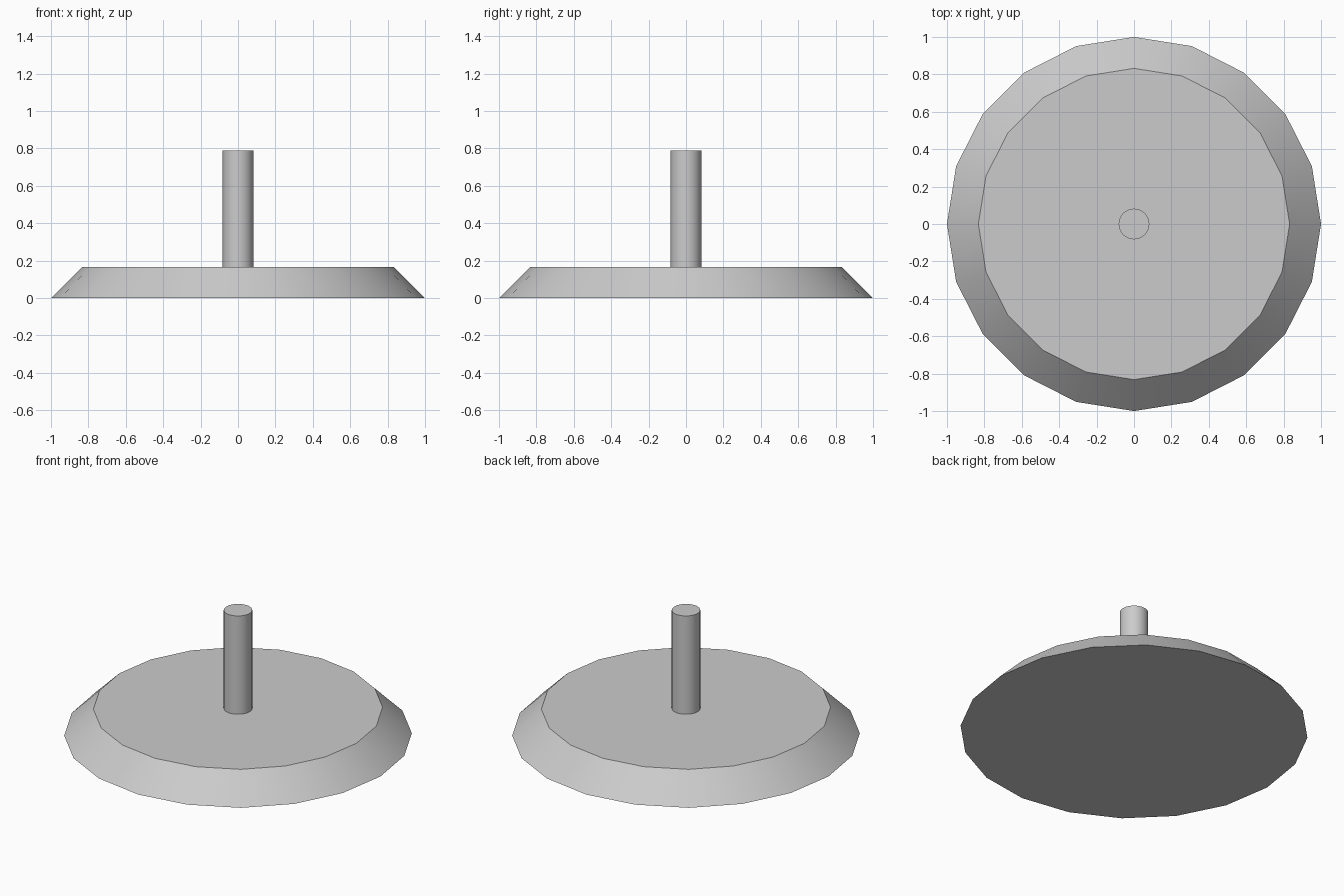
import bpy

if "Cube" in bpy.data.objects:
    bpy.data.objects.remove(bpy.data.objects["Cube"])

grey = bpy.data.materials.new("grey")
grey.diffuse_color = (0.6, 0.6, 0.6, 1)
grey.use_nodes = True
grey.node_tree.nodes["Principled BSDF"].inputs["Base Color"].default_value = grey.diffuse_color


def frustum(name, sides, r_bottom, r_top, z_bottom, z_top):
    """Upright round part with flat caps and smooth sides."""
    bpy.ops.mesh.primitive_cone_add(
        vertices=sides, radius1=r_bottom, radius2=r_top,
        depth=z_top - z_bottom, location=(0, 0, (z_bottom + z_top) / 2))
    obj = bpy.context.object
    obj.name = name
    obj.data.materials.append(grey)
    bpy.ops.object.shade_smooth_by_angle(angle=0.52)
    return obj


# Wide base with a sloped rim
frustum("base", 20, 1.0, 0.832, 0.0, 0.166)

# Slim upright post in the middle
frustum("post", 32, 0.082, 0.082, 0.166, 0.79)
